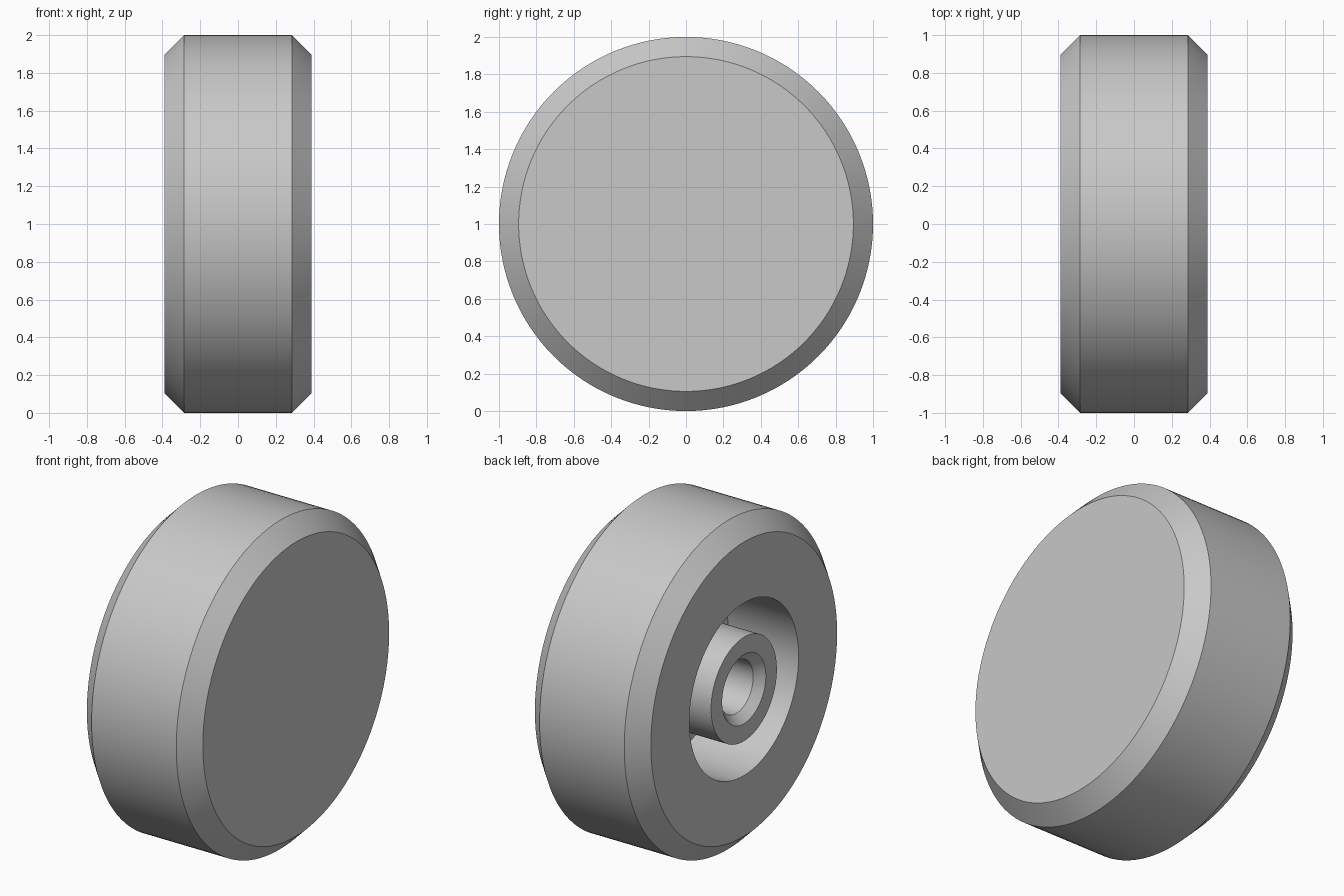
import bpy, bmesh, math
from mathutils import Matrix, Vector

cube = bpy.data.objects.get("Cube")
if cube:
    bpy.data.objects.remove(cube, do_unlink=True)

SEGMENTS = 128

# Plain grey material
grey = bpy.data.materials.new("light_grey")
grey.use_nodes = True
colour = (0.58, 0.58, 0.58, 1)
grey.diffuse_color = colour
grey.node_tree.nodes["Principled BSDF"].inputs["Base Color"].default_value = colour


def lathe(name, profile, centre_z):
    """Revolve (x, radius) points about the x axis; ends lie on the axis."""
    bm = bmesh.new()
    verts = [bm.verts.new((x, 0, r)) for x, r in profile]
    edges = [bm.edges.new(pair) for pair in zip(verts, verts[1:])]
    bmesh.ops.spin(bm, geom=verts + edges, cent=(0, 0, 0), axis=(1, 0, 0),
                   angle=math.tau, steps=SEGMENTS, use_merge=True)
    bmesh.ops.remove_doubles(bm, verts=bm.verts, dist=0.0001)
    bmesh.ops.recalc_face_normals(bm, faces=bm.faces)
    mesh = bpy.data.meshes.new(name)
    bm.to_mesh(mesh)
    bm.free()
    mesh.materials.append(grey)
    obj = bpy.data.objects.new(name, mesh)
    obj.location.z = centre_z
    bpy.context.collection.objects.link(obj)
    bpy.ops.object.select_all(action="DESELECT")
    obj.select_set(True)
    bpy.context.view_layer.objects.active = obj
    bpy.ops.object.shade_smooth_by_angle(angle=math.radians(30))
    return obj


half_width, chamfer, radius = 0.39, 0.105, 1.0
recess_floor, bore_floor = 0.08, 0.11

# Bevelled rim with a closed face on +x
rim = [(half_width, 0), (half_width, radius - chamfer),
       (half_width - chamfer, radius), (chamfer - half_width, radius),
       (-half_width, radius - chamfer)]
# Ring-shaped recess on the -x face
recess = [(-half_width, 0.525), (recess_floor, 0.525), (recess_floor, 0.316)]
# Central hub with a countersunk blind bore
hub = [(-half_width, 0.316), (-half_width, 0.21),
       (0.05 - half_width, 0.16), (bore_floor, 0.16), (bore_floor, 0)]

lathe("wheel", rim + recess + hub, radius)
